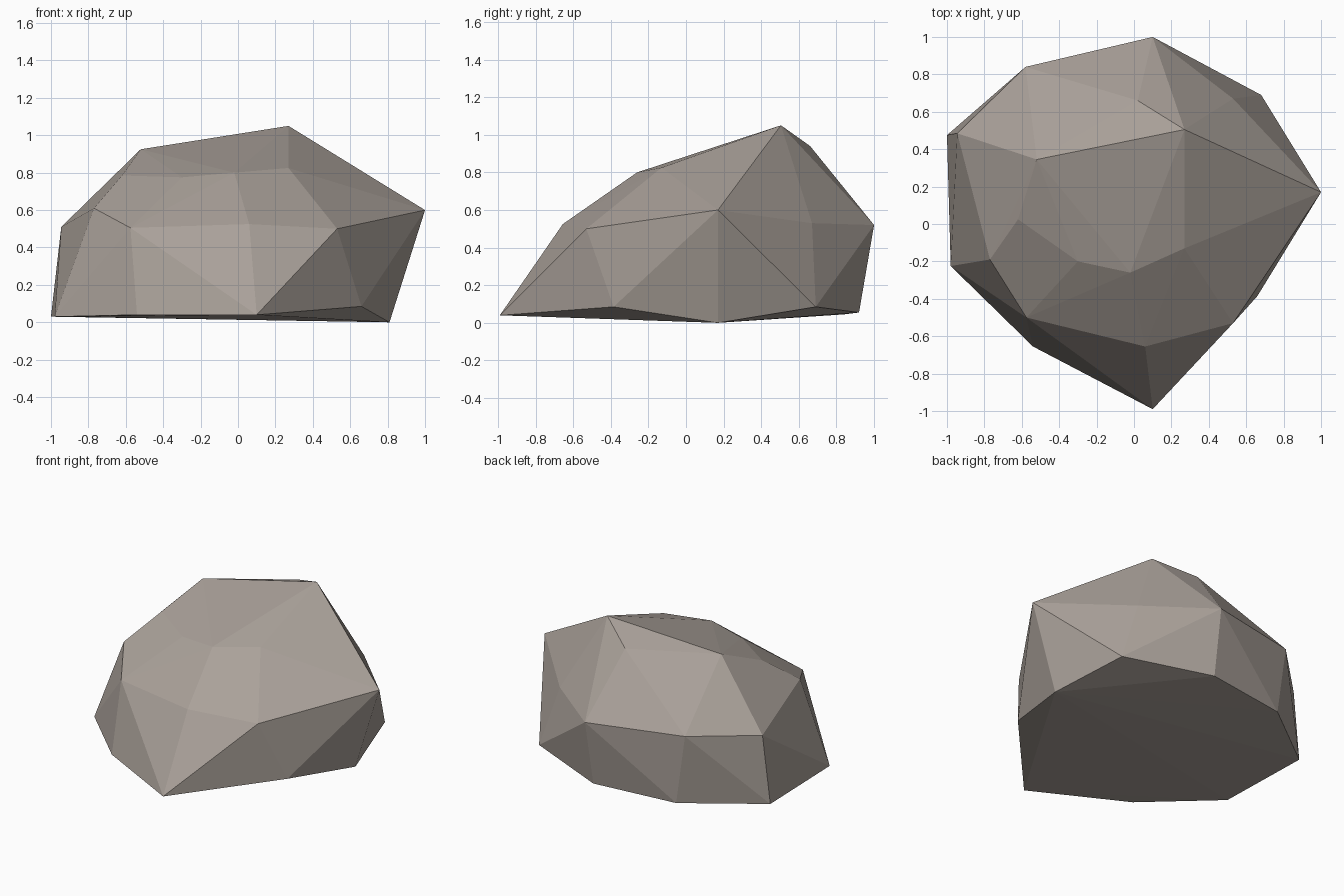
import bpy
import bmesh

# Remove the default object
default_cube = bpy.data.objects.get("Cube")
if default_cube:
    bpy.data.objects.remove(default_cube, do_unlink=True)


def make_material(name, colour):
    """Flat material with matching viewport and shader colours."""
    material = bpy.data.materials.new(name)
    material.use_nodes = True
    material.diffuse_color = colour
    shader = material.node_tree.nodes["Principled BSDF"]
    shader.inputs["Base Color"].default_value = colour
    shader.inputs["Roughness"].default_value = 0.9
    return material


def make_boulder(name, rings, material):
    """Wrap a faceted convex skin around rings of corner points."""
    shape = bmesh.new()
    for ring in rings:
        for corner in ring:
            shape.verts.new(corner)
    hull = bmesh.ops.convex_hull(shape, input=shape.verts)
    leftover = [v for v in hull["geom_interior"] + hull["geom_unused"]
                if isinstance(v, bmesh.types.BMVert)]
    bmesh.ops.delete(shape, geom=list(set(leftover)), context="VERTS")
    bmesh.ops.recalc_face_normals(shape, faces=shape.faces)
    for face in shape.faces:
        face.smooth = False

    mesh = bpy.data.meshes.new(name)
    shape.to_mesh(mesh)
    shape.free()
    mesh.materials.append(material)
    boulder = bpy.data.objects.new(name, mesh)
    bpy.context.collection.objects.link(boulder)
    return boulder


# Corners of the chipped underside, anticlockwise from the front tip
foot = [
    (0.1, -0.99, 0.04), (0.66, -0.385, 0.085), (0.81, 0.17, 0),
    (0.68, 0.69, 0.085), (0.09, 0.92, 0.055), (-0.51, 0.84, 0.045),
    (-1, 0.475, 0.03), (-0.98, -0.225, 0.03), (-0.54, -0.655, 0.04),
]

# Corners of the widest belt
belt = [
    (0.06, -0.655, 0.525), (0.53, -0.53, 0.5), (1, 0.17, 0.6),
    (0.53, 0.67, 0.53), (0.1, 1, 0.52), (-0.58, 0.84, 0.54),
    (-0.945, 0.485, 0.51), (-0.77, -0.19, 0.61), (-0.575, -0.5, 0.505),
]

# Corners of the sloping crown, with the peak towards the back
crown = [
    (-0.02, -0.26, 0.8), (0.27, -0.13, 0.825), (0.27, 0.505, 1.05),
    (0.02, 0.66, 0.94), (-0.52, 0.345, 0.925), (-0.62, 0.025, 0.785),
    (-0.3, -0.2, 0.775),
]

warm_grey = make_material("warm grey stone", (0.4, 0.355, 0.32, 1))
make_boulder("boulder", [foot, belt, crown], warm_grey)
